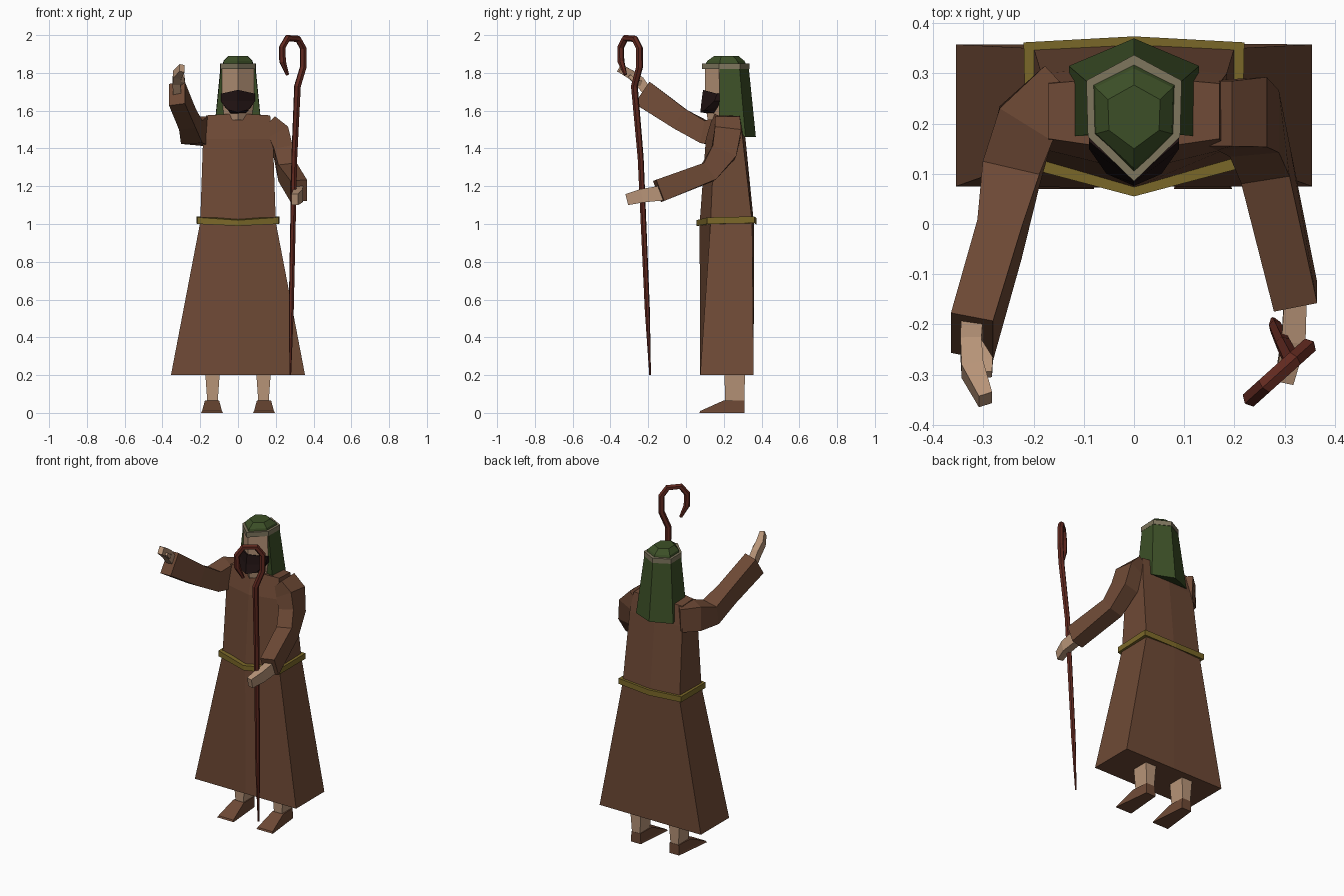
import bpy, bmesh, math
from mathutils import Vector as V


def mat(name, r, g, b):
    m = bpy.data.materials.new(name)
    m.diffuse_color = (r, g, b, 1)
    return m


BROWN = mat("brown_cloth", .155, .067, .036)
GREEN = mat("green_cloth", .045, .078, .02)
SKIN = mat("skin", .48, .30, .19)
GOLD = mat("sash", .2, .14, .022)
BAND = mat("band", .21, .18, .11)
HAIR = mat("hair", .014, .006, .006)
WOOD = mat("wood", .12, .022, .014)


def loft(name, rings, material):
    """Skin a closed solid over rings with equal point counts."""
    bm = bmesh.new()
    vr = [[bm.verts.new(p) for p in r] for r in rings]
    n = len(vr[0])
    for a, b in zip(vr, vr[1:]):
        for i in range(n):
            j = (i + 1) % n
            bm.faces.new((a[i], a[j], b[j], b[i]))
    bm.faces.new(vr[0][::-1])
    bm.faces.new(vr[-1])
    bmesh.ops.recalc_face_normals(bm, faces=bm.faces)
    me = bpy.data.meshes.new(name)
    bm.to_mesh(me)
    bm.free()
    me.materials.append(material)
    ob = bpy.data.objects.new(name, me)
    bpy.context.collection.objects.link(ob)
    return ob


def sym(*half):
    """Six-sided ring from front centre, two right side points, back centre."""
    return list(half) + [(-x, y, z) for x, y, z in half[-2:0:-1]]


def sweep(name, path, sizes, material, hint=(1, 0, 0), sides=4):
    """Sweep a section along a path; sizes are half width and half height."""
    pts = [V(p) for p in path]
    rings = []
    for i, p in enumerate(pts):
        t = V((0, 0, 0))
        if i:
            t += (p - pts[i - 1]).normalized()
        if i < len(pts) - 1:
            t += (pts[i + 1] - p).normalized()
        t.normalize()
        s = V(hint)
        s = (s - t * s.dot(t)).normalized()
        u = t.cross(s)
        w, h = sizes[i]
        k = 1 / math.cos(math.pi / sides)
        angles = [math.tau * (j + .5) / sides for j in range(sides)]
        rings.append([p + s * w * k * math.cos(a) + u * h * k * math.sin(a) for a in angles])
    return loft(name, rings, material)


# Robe: flared skirt, torso, sash
loft("skirt", [
    sym((0, .075, .2), (.355, .075, .2), (.355, .358, .2), (0, .358, .2)),
    sym((0, .072, 1.0), (.2, .13, 1.01), (.2, .35, 1.01), (0, .36, 1.0))], BROWN)
loft("torso", [
    sym((0, .072, 1.0), (.2, .13, 1.01), (.2, .35, 1.01), (0, .36, 1.0)),
    sym((0, .105, 1.45), (.185, .15, 1.45), (.185, .3, 1.45), (0, .315, 1.45)),
    sym((0, .145, 1.585), (.17, .17, 1.575), (.17, .28, 1.57), (0, .295, 1.575))], BROWN)
loft("sash", [
    sym((0, .055, .99), (.215, .112, 1.0), (.22, .362, 1.005), (0, .374, .995)),
    sym((0, .055, 1.02), (.215, .112, 1.035), (.22, .362, 1.04), (0, .374, 1.03))], GOLD)

# Head, beard and head covering
loft("head", [
    sym((0, .115, 1.55), (.07, .18, 1.55), (.07, .27, 1.55), (0, .29, 1.55)),
    sym((0, .1, 1.65), (.085, .178, 1.65), (.085, .27, 1.65), (0, .31, 1.65)),
    sym((0, .1, 1.83), (.085, .175, 1.83), (.085, .27, 1.83), (0, .31, 1.83))], SKIN)
loft("beard", [
    sym((0, .14, 1.58), (.04, .15, 1.585), (.05, .19, 1.6), (0, .2, 1.6)),
    sym((0, .076, 1.592), (.055, .1, 1.605), (.07, .18, 1.62), (0, .2, 1.62)),
    sym((0, .082, 1.65), (.09, .15, 1.65), (.09, .19, 1.65), (0, .2, 1.65)),
    sym((0, .09, 1.71), (.09, .165, 1.69), (.09, .185, 1.69), (0, .2, 1.69))], HAIR)
loft("veil", [
    sym((0, .2, 1.54), (.12, .175, 1.55), (.13, .315, 1.46), (0, .37, 1.46)),
    sym((0, .18, 1.83), (.09, .178, 1.83), (.093, .283, 1.83), (0, .332, 1.83))], GREEN)
loft("head_band", [
    sym((0, .085, z), (.092, .174, z), (.095, .286, z), (0, .337, z)) for z in (1.82, 1.85)], BAND)
loft("cap", [
    sym((0, .1, 1.84), (.08, .18, 1.84), (.083, .28, 1.84), (0, .322, 1.84)),
    sym((0, .112, 1.863), (.075, .18, 1.863), (.077, .272, 1.863), (0, .31, 1.863)),
    sym((0, .15, 1.89), (.05, .187, 1.89), (.052, .248, 1.89), (0, .277, 1.89))], GREEN)

# Raised arm
sweep("raised_sleeve",
      [(-.14, .27, 1.49), (-.215, .2, 1.495), (-.245, .1, 1.485), (-.268, -.03, 1.555), (-.323, -.225, 1.69)],
      [(.055, .075), (.062, .075), (.058, .06), (.045, .06), (.043, .07)], BROWN)
sweep("raised_hand",
      [(-.322, -.19, 1.68), (-.325, -.245, 1.755), (-.322, -.29, 1.79), (-.296, -.35, 1.825)],
      [(.022, .024), (.021, .027), (.022, .024), (.014, .022)], SKIN)
sweep("raised_thumb", [(-.315, -.24, 1.745), (-.292, -.275, 1.76), (-.29, -.3, 1.785)],
      [(.012, .014), (.011, .012), (.007, .008)], SKIN)

# Arm holding the staff
sweep("lowered_sleeve",
      [(.16, .22, 1.535), (.215, .22, 1.48), (.24, .2, 1.38), (.262, .12, 1.275), (.322, -.145, 1.175)],
      [(.05, .065), (.057, .07), (.05, .068), (.049, .054), (.044, .06)], BROWN)
sweep("gripping_hand", [(.323, -.12, 1.165), (.318, -.23, 1.15), (.3, -.31, 1.13)],
      [(.022, .04), (.024, .036), (.018, .03)], SKIN)

# Staff: straight shaft, then a crook lying in a slanted vertical plane
crook = [(.315, 1.73), (.345, 1.83), (.345, 1.93), (.318, 1.98), (.262, 1.984),
         (.234, 1.935), (.236, 1.86), (.262, 1.79)]
staff = [(.277, -.19, .2), (.282, -.205, .55), (.298, -.24, 1.35)]
staff += [(x, -.24 - (.352 - x) * .9, z) for x, z in crook]
radii = [.004, .012, .014] + [.016] * 7 + [.008]
sweep("staff", staff, [(r, r) for r in radii], WOOD, hint=(.67, -.74, 0), sides=6)

# Legs and shoes
for side, s in (("left", 1), ("right", -1)):
    sweep(side + "_leg", [(.135 * s, .258, .05), (.135 * s, .258, .25)],
          [(.027, .05), (.041, .056)], SKIN)
    loft(side + "_shoe", [
        [(.08 * s, .07, 0), (.195 * s, .07, 0), (.168 * s, .31, 0), (.1 * s, .31, 0)],
        [(.085 * s, .075, .01), (.19 * s, .075, .01), (.168 * s, .31, .012), (.1 * s, .31, .012)],
        [(.1 * s, .2, .066), (.175 * s, .2, .066), (.166 * s, .31, .066), (.103 * s, .31, .066)]], BROWN)
